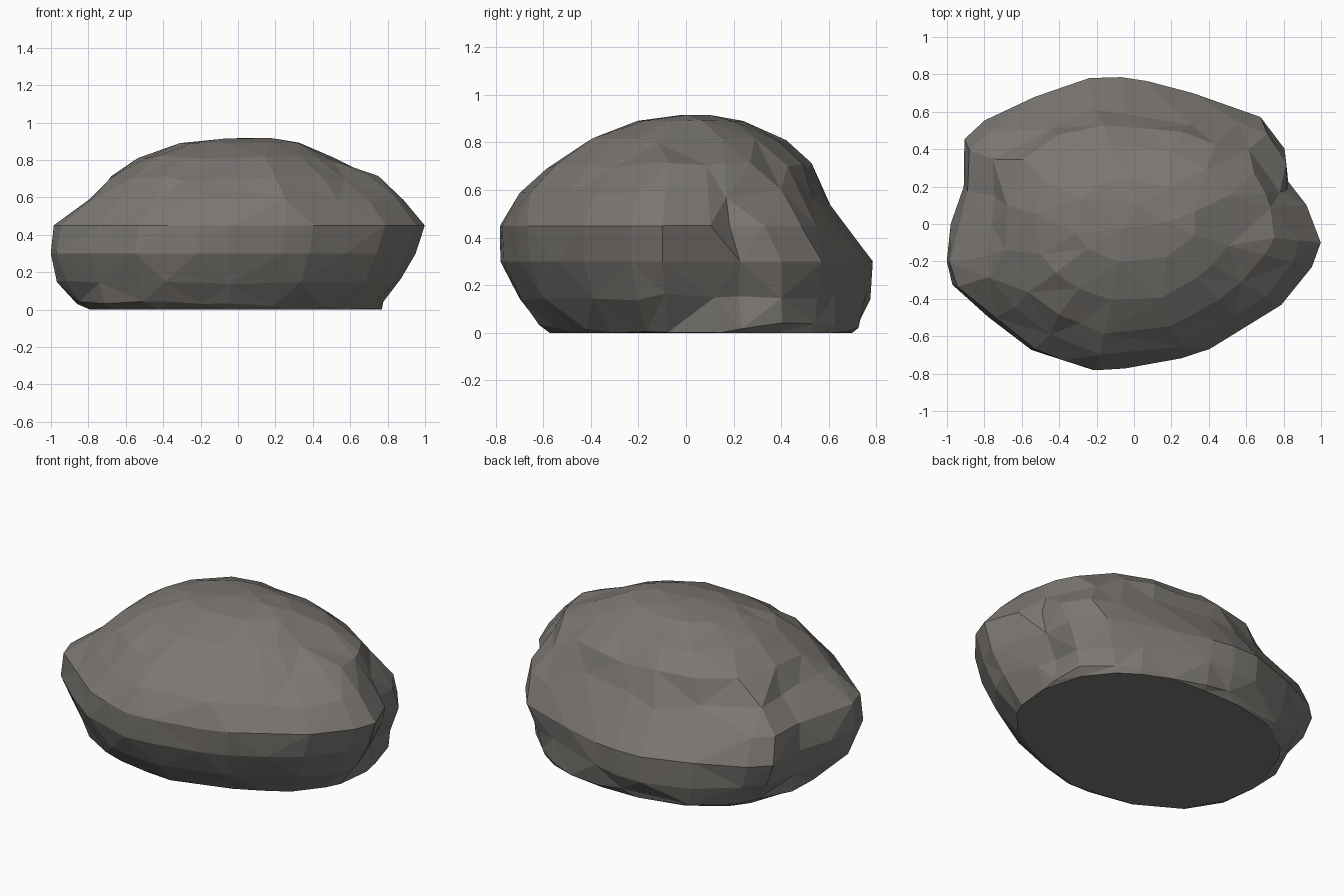
import bpy, bmesh, random
from math import atan2, cos, sin
from mathutils import Vector

random.seed(4)
cube = bpy.data.objects.get("Cube")
if cube:
    bpy.data.objects.remove(cube, do_unlink=True)

# One warm grey stone colour
stone = bpy.data.materials.new("warm grey stone")
stone.use_nodes = True
colour = (0.2, 0.187, 0.172, 1)
stone.diffuse_color = colour
bsdf = stone.node_tree.nodes["Principled BSDF"]
bsdf.inputs["Base Color"].default_value = colour
bsdf.inputs["Roughness"].default_value = 0.9

# Widest outline of the boulder, counter-clockwise
OUTLINE = [(1, -.1), (.91, .12), (.84, .22), (.8, .38), (.68, .54), (.55, .63),
           (.33, .7), (.1, .76), (-.07, .785), (-.24, .78), (-.53, .68),
           (-.78, .54), (-.88, .44), (-.91, .2), (-.98, 0), (-1, -.2),
           (-.95, -.32), (-.78, -.5), (-.56, -.67), (-.4, -.73), (-.22, -.785),
           (-.05, -.77), (.25, -.71), (.4, -.66), (.6, -.55), (.78, -.43), (.95, -.23)]
DEPTH = .785

# Height, then reach to right, left, front and back
LAYERS = [(0, .8, .77, .57, .7), (.03, .87, .79, .62, .72),
          (.15, .96, .88, .71, .78), (.3, 1, .95, .78, .785),
          (.45, .95, 1, .785, .67), (.58, .82, .9, .7, .58),
          (.7, .73, .75, .58, .52), (.81, .54, .55, .41, .41),
          (.89, .32, .34, .21, .24), (.915, .08, .2, .04, .1)]

# Hollows and (with negative depth) swellings: centre, radius, depth
DENTS = [(Vector((.76, .2, .5)), .2, .05),
         (Vector((.5, -.4, .68)), .36, .045),
         (Vector((-.75, .0, .62)), .22, .05),
         (Vector((.74, .42, .28)), .3, -.05),
         (Vector((-.88, -.3, .45)), .22, -.05),
         (Vector((-.78, .4, .48)), .3, -.055),
         (Vector((-.35, .4, .78)), .36, -.04)]


def ring_point(x, y, layer):
    """Fit an outline point to one layer: squarish base, rounded crown."""
    z, right, left, front, back = layer
    y /= DEPTH
    angle = atan2(y, x)
    c, s = cos(angle), sin(angle)
    p = Vector((x, y, 0))
    if z < .1:
        if x < 0 or y > 0:
            p = Vector((c, s, 0)) / (abs(c) ** 2.5 + abs(s) ** 2.5) ** .4
        else:
            p *= .97
    else:
        p = p.lerp(Vector((c, s, 0)), min(1, max(0, (z - .4) / .3)))
    p = Vector((p.x * (left if x > 0 else right),
                p.y * (back if y > 0 else front), z))
    # Slight roughness, except on the base, the widest rims and the crown
    if 0 < z < .85 and z not in (.3, .45):
        p.z += random.uniform(-.015, .015)
        p.xy *= random.uniform(.985, 1.01)
    for centre, radius, depth in DENTS:
        fall = max(0, 1 - (p - centre).length / radius)
        inward = Vector((-p.x, -p.y, 0)).normalized()
        p += inward * depth * min(1, fall * 1.8)
    return p


# Loft the layers, close the flat base and the crown
bm = bmesh.new()
rings = [[bm.verts.new(ring_point(x, y, layer)) for x, y in OUTLINE]
         for layer in LAYERS]
count = len(OUTLINE)
for k, (low, high) in enumerate(zip(rings, rings[1:])):
    for i in range(count):
        j = (i + 1) % count
        a, b, c, d = low[i], low[j], high[j], high[i]
        if (i + k) % 2:
            bm.faces.new((a, b, c))
            bm.faces.new((a, c, d))
        else:
            bm.faces.new((a, b, d))
            bm.faces.new((b, c, d))
bm.faces.new(rings[0][::-1])
bm.faces.new(rings[-1])

# Thin out the crowded corners near the crown
crown = [v for v in bm.verts if v.co.z > .75]
bmesh.ops.remove_doubles(bm, verts=crown, dist=.08)
bmesh.ops.recalc_face_normals(bm, faces=bm.faces)
mesh = bpy.data.meshes.new("boulder")
bm.to_mesh(mesh)
bm.free()
mesh.materials.append(stone)
boulder = bpy.data.objects.new("boulder", mesh)
bpy.context.collection.objects.link(boulder)

# Merge small facets into larger irregular flat ones
chisel = boulder.modifiers.new("broad facets", 'DECIMATE')
chisel.ratio = .75
